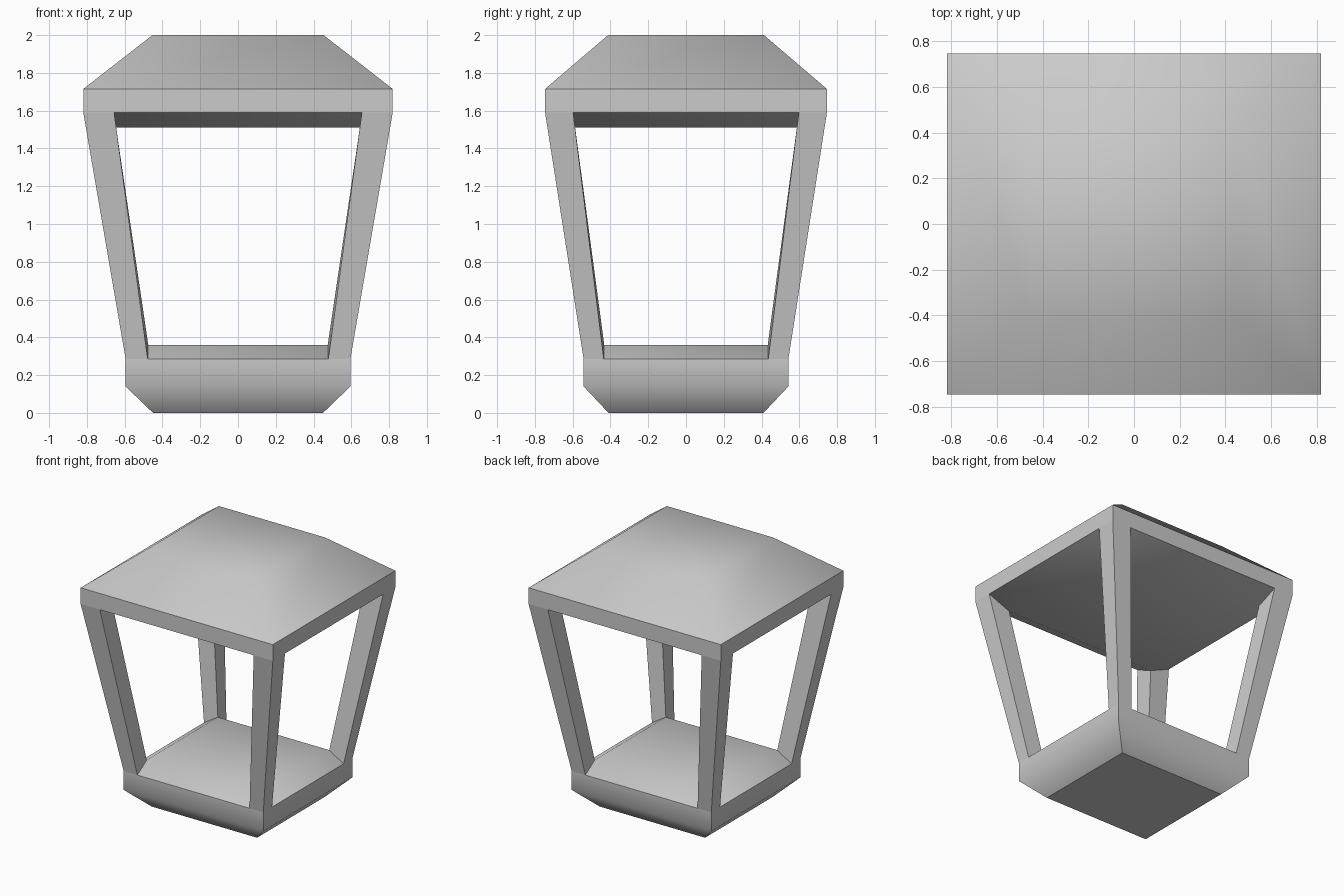
import bpy, bmesh

cube = bpy.data.objects.get("Cube")
if cube:
    bpy.data.objects.remove(cube, do_unlink=True)

DEPTH = 0.911  # depth of the lantern relative to its width

metal = bpy.data.materials.new("grey metal")
metal.use_nodes = True
GREY = (0.6, 0.6, 0.6, 1)
metal.diffuse_color = GREY
metal.node_tree.nodes["Principled BSDF"].inputs["Base Color"].default_value = GREY


def finish(bm, name):
    bmesh.ops.recalc_face_normals(bm, faces=bm.faces)
    mesh = bpy.data.meshes.new(name)
    bm.to_mesh(mesh)
    bm.free()
    mesh.materials.append(metal)
    obj = bpy.data.objects.new(name, mesh)
    bpy.context.collection.objects.link(obj)
    return obj


def loft(name, profile, sharp_rings, sharp_corners):
    """Stack rectangles (half width, height) into a closed, softly shaded block."""
    bm = bmesh.new()
    rings = []
    for half, z in profile:
        corners = ((-1, -1), (1, -1), (1, 1), (-1, 1))
        rings.append([bm.verts.new((sx * half, sy * half * DEPTH, z)) for sx, sy in corners])
    bm.faces.new(rings[0][::-1])
    bm.faces.new(rings[-1])
    for low, high in zip(rings, rings[1:]):
        for i in range(4):
            j = (i + 1) % 4
            bm.faces.new((low[i], low[j], high[j], high[i]))
    for f in bm.faces:
        f.smooth = True
    for r in sharp_rings:
        for i in range(4):
            bm.edges.get((rings[r][i], rings[r][(i + 1) % 4])).smooth = False
    for r in sharp_corners:
        for i in range(4):
            bm.edges.get((rings[r][i], rings[r + 1][i])).smooth = False
    return finish(bm, name)


# Base: chamfered foot, upright band, sloping sill and raised floor
loft("base", [(0.45, 0), (0.595, 0.14), (0.595, 0.285), (0.475, 0.36)],
     sharp_rings=(0, 2), sharp_corners=(0, 1))

# Roof: recessed ceiling, sloping lip, upright rim and hipped top
loft("roof", [(0.645, 1.51), (0.819, 1.59), (0.819, 1.715), (0.453, 2.0)],
     sharp_rings=(1, 2), sharp_corners=(1,))


# Corner posts: square section, leaning outwards, ends meeting sill and lip
def post(name, sx, sy):
    bm = bmesh.new()

    def section(outer, opening, inner, z, z_inner):
        points = ((outer, outer, z), (opening, outer, z),
                  (inner, inner, z_inner), (outer, opening, z))
        return [bm.verts.new((sx * x, sy * y * DEPTH, h)) for x, y, h in points]

    low = section(0.595, 0.478, 0.475, 0.285, 0.36)
    high = section(0.819, 0.656, 0.645, 1.59, 1.51)
    for i in range(4):
        j = (i + 1) % 4
        bm.faces.new((low[i], low[j], high[j], high[i]))
    finish(bm, name)


for side, sx in (("left", 1), ("right", -1)):
    for end, sy in (("front", -1), ("back", 1)):
        post(f"{end}_{side}_post", sx, sy)
